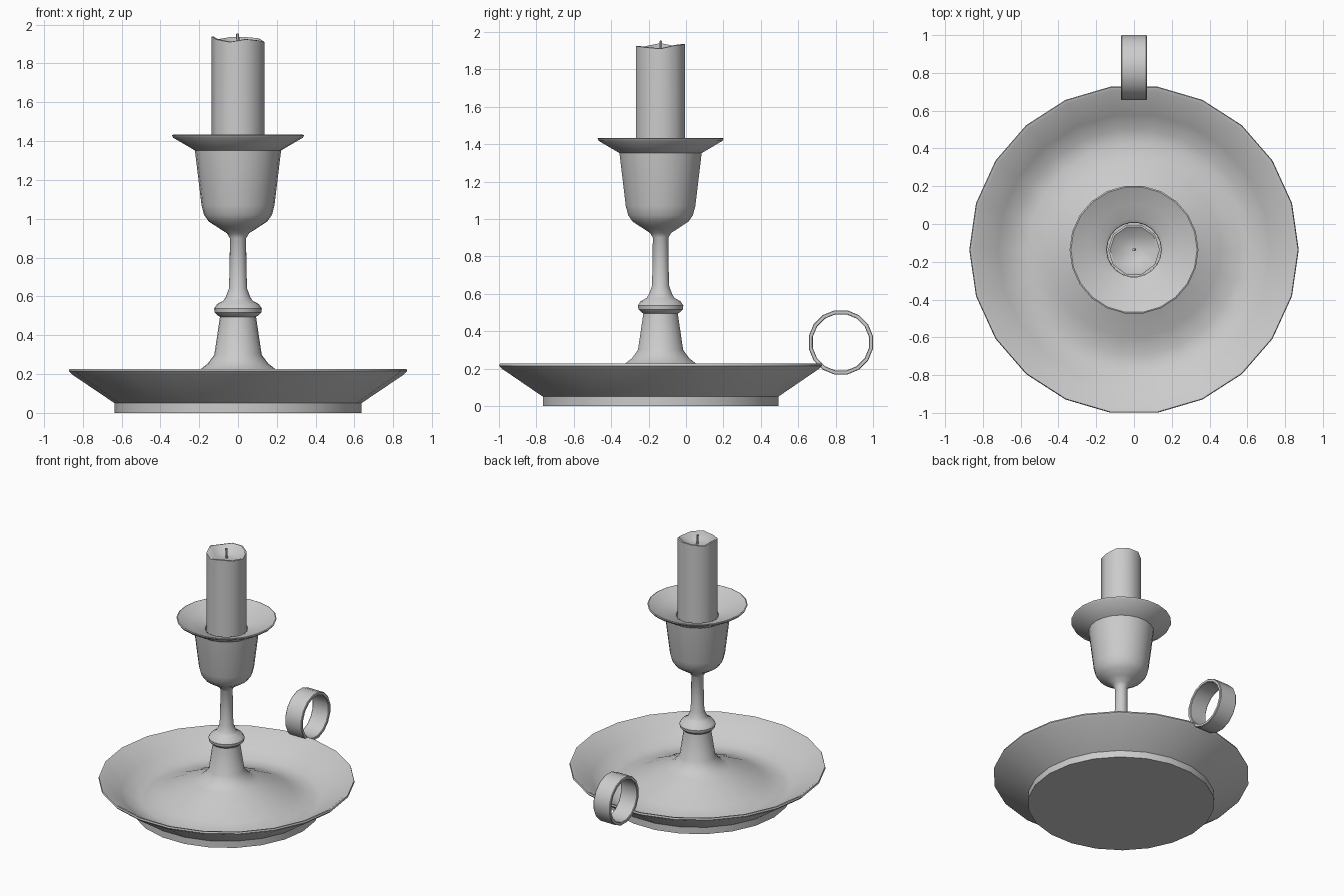
import bpy, bmesh
from math import radians, cos, sin, pi
from mathutils import Vector, Matrix

if "Cube" in bpy.data.objects:
    bpy.data.objects.remove(bpy.data.objects["Cube"])

CENTRE = Vector((0, -0.136, 0))   # axis of the dish, stem and candle


def finish(name, bm, location, angle=35):
    bmesh.ops.remove_doubles(bm, verts=bm.verts, dist=0.0005)
    bmesh.ops.recalc_face_normals(bm, faces=bm.faces)
    mesh = bpy.data.meshes.new(name)
    bm.to_mesh(mesh)
    bm.free()
    obj = bpy.data.objects.new(name, mesh)
    bpy.context.collection.objects.link(obj)
    obj.location = location
    bpy.ops.object.select_all(action='DESELECT')
    obj.select_set(True)
    bpy.context.view_layer.objects.active = obj
    bpy.ops.object.shade_smooth_by_angle(angle=radians(angle))
    return obj


def revolve(profile, sides, closed=False):
    """Spin (radius, height) points around z."""
    bm = bmesh.new()
    verts = [bm.verts.new((r, 0, z)) for r, z in profile]
    pairs = list(zip(verts, verts[1:]))
    if closed:
        pairs.append((verts[-1], verts[0]))
    edges = [bm.edges.new(p) for p in pairs]
    bmesh.ops.spin(bm, geom=verts + edges, cent=(0, 0, 0), axis=(0, 0, 1),
                   angle=2 * pi, steps=sides, use_duplicate=False)
    return bm


# Dish, stem and cup turned as one continuous profile
holder = [
    # underside and rim of the dish
    (0, 0), (0.636, 0), (0.636, 0.05), (0.855, 0.198), (0.872, 0.215), (0.868, 0.226),
    # inside of the dish, rising to the central mound
    (0.85, 0.222), (0.72, 0.13), (0.64, 0.083), (0.56, 0.075), (0.46, 0.107),
    (0.33, 0.168), (0.22, 0.215), (0.19, 0.228), (0.155, 0.255), (0.122, 0.3),
    # stem with collar
    (0.093, 0.495), (0.103, 0.5), (0.12, 0.517), (0.123, 0.537), (0.108, 0.56),
    (0.075, 0.578), (0.064, 0.595), (0.047, 0.64), (0.043, 0.75), (0.042, 0.9),
    # outside of the cup and its flange
    (0.057, 0.925), (0.1, 0.953), (0.15, 0.985), (0.175, 1.02), (0.188, 1.07),
    (0.222, 1.352), (0.335, 1.418), (0.341, 1.43), (0.334, 1.433),
    # flange top and candle socket
    (0.24, 1.388), (0.165, 1.365), (0.145, 1.352), (0.143, 1.15), (0, 1.15),
]
finish("candle_holder", revolve(holder, 22), CENTRE)

# Candle with a melted, uneven rim
bm = revolve([(0, 1.15), (0.137, 1.15), (0.137, 1.92), (0.127, 1.922),
              (0.07, 1.89), (0, 1.88)], 10)
bmesh.ops.remove_doubles(bm, verts=bm.verts, dist=0.0005)
rim_offset = [-0.01, 0.008, 0.014, 0.014, 0.003, 0.018, 0.003, -0.01, 0.004, -0.003]
for v in bm.verts:
    if v.co.z > 1.9:
        step = round(Vector((1, 0)).angle_signed(v.co.xy) / (2 * pi / 10))
        v.co.z += rim_offset[-step % 10]
finish("candle", bm, CENTRE, 40)

# Wick, leaning slightly
bm = revolve([(0, 1.87), (0.008, 1.87), (0.008, 1.952), (0, 1.954)], 6)
for v in bm.verts:
    v.co.x -= 0.06 * (v.co.z - 1.91)
finish("wick", bm, CENTRE)

# Finger ring standing on the back of the rim
ring = [(0.172, -0.068), (0.175, -0.064), (0.175, 0.064), (0.172, 0.068),
        (0.156, 0.068), (0.153, 0.064), (0.153, -0.064), (0.156, -0.068)]
bm = revolve(ring, 16, closed=True)
bm.transform(Matrix.Rotation(pi / 2, 4, 'Y') @ Matrix.Rotation(pi / 16, 4, 'Z'))
finish("finger_ring", bm, (0, 0.828, 0.34))
